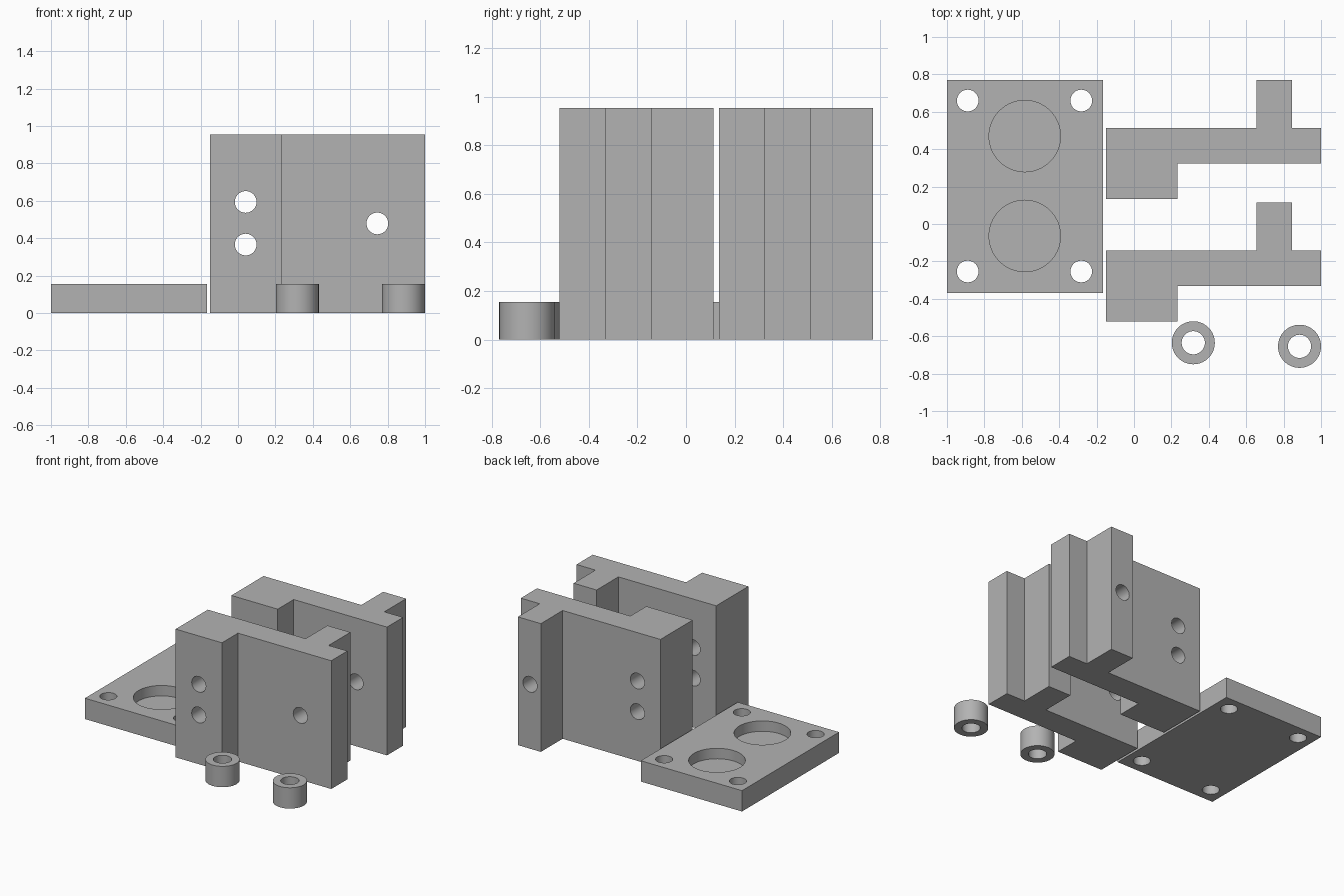
import bpy, bmesh, math
from mathutils import Matrix, Vector

if "Cube" in bpy.data.objects:
    bpy.data.objects.remove(bpy.data.objects["Cube"])

grey = bpy.data.materials.new("plain_grey")
grey.diffuse_color = (0.45, 0.45, 0.45, 1)
grey.use_nodes = True
grey.node_tree.nodes["Principled BSDF"].inputs["Base Color"].default_value = grey.diffuse_color


def prism(name, outline, height):
    """Extrude an xy outline upwards from z = 0."""
    bm = bmesh.new()
    face = bm.faces.new([bm.verts.new((x, y, 0)) for x, y in outline])
    top = bmesh.ops.extrude_face_region(bm, geom=[face])["geom"]
    bmesh.ops.translate(bm, vec=(0, 0, height),
                        verts=[v for v in top if isinstance(v, bmesh.types.BMVert)])
    bmesh.ops.recalc_face_normals(bm, faces=bm.faces)
    mesh = bpy.data.meshes.new(name)
    bm.to_mesh(mesh)
    bm.free()
    mesh.materials.append(grey)
    obj = bpy.data.objects.new(name, mesh)
    bpy.context.collection.objects.link(obj)
    return obj


def circle(x, y, r, n=64):
    return [(x + r * math.cos(2 * math.pi * i / n),
             y + r * math.sin(2 * math.pi * i / n)) for i in range(n)]


def drill(obj, centre, radius, axis="Z", length=4):
    """Cut a round hole centred on a point along the Y or Z axis."""
    cutter = prism("cutter", circle(0, 0, radius), length)
    spin = Matrix.Rotation(math.radians(90), 4, "X") if axis == "Y" else Matrix()
    cutter.data.transform(Matrix.Translation(Vector(centre)) @ spin
                          @ Matrix.Translation((0, 0, -length / 2)))
    mod = obj.modifiers.new("hole", "BOOLEAN")
    mod.operation, mod.solver, mod.object = "DIFFERENCE", "EXACT", cutter
    bpy.context.view_layer.objects.active = obj
    bpy.ops.object.modifier_apply(modifier=mod.name)
    bpy.data.objects.remove(cutter)


def finish(obj):
    bpy.ops.object.select_all(action="DESELECT")
    obj.select_set(True)
    bpy.context.view_layer.objects.active = obj
    bpy.ops.object.shade_smooth_by_angle(angle=math.radians(30))


HOLE = 0.058

# Base plate: four corner holes and two blind round pockets
plate = prism("base_plate", [(-1, -0.37), (-0.167, -0.37), (-0.167, 0.77), (-1, 0.77)], 0.155)
for x in (-0.889, -0.282):
    for y in (-0.254, 0.66):
        drill(plate, (x, y, 0), HOLE)
for y in (-0.064, 0.47):
    drill(plate, (-0.584, y, 0.155), 0.191, length=0.155)
finish(plate)

# Two identical upright brackets: wall with a thick foot and a rear rib
for name, dy in (("front_bracket", -0.655), ("back_bracket", 0.0)):
    outline = [(-0.149, 0.135), (0.232, 0.135), (0.232, 0.323), (1, 0.323),
               (1, 0.513), (0.845, 0.513), (0.845, 0.769), (0.656, 0.769),
               (0.656, 0.513), (-0.149, 0.513)]
    bracket = prism(name, [(x, y + dy) for x, y in outline], 0.954)
    for x, z in ((0.041, 0.366), (0.041, 0.594), (0.745, 0.479)):
        drill(bracket, (x, 0, z), HOLE, "Y")
    finish(bracket)

# Two loose spacer rings
for name, x, y in (("left_spacer", 0.317, -0.635), ("right_spacer", 0.885, -0.654)):
    spacer = prism(name, circle(x, y, 0.115), 0.155)
    drill(spacer, (x, y, 0), 0.062)
    finish(spacer)
